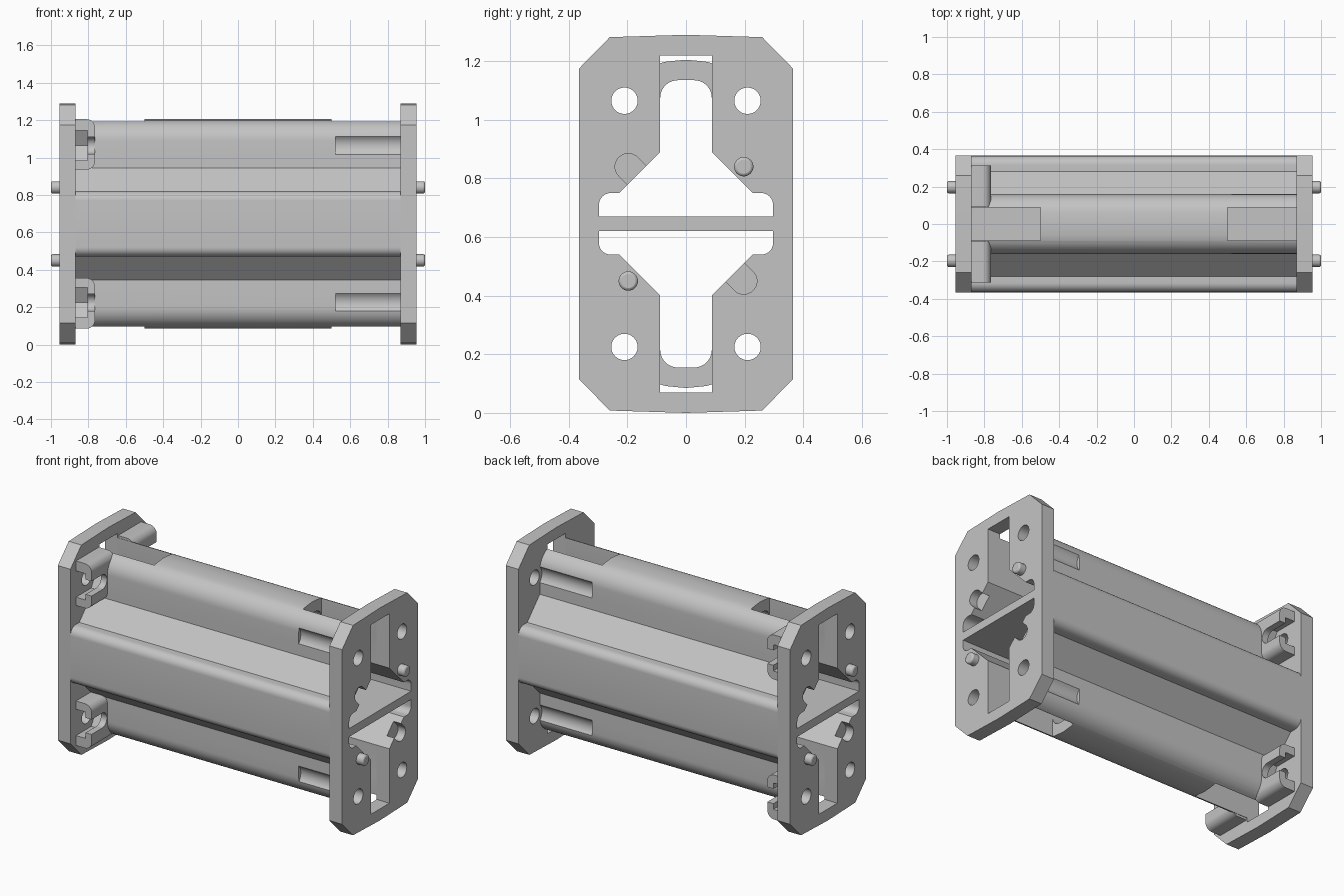
import bpy, bmesh, math
from mathutils import Vector

if "Cube" in bpy.data.objects:
    bpy.data.objects.remove(bpy.data.objects["Cube"])

MID = 0.645                      # height of the horizontal symmetry plane
INNER, OUTER = 0.87, 0.955       # inner and outer face of the end plates
BOLT_Y, BOLT_Z = 0.21, 0.42      # bolt centres, from the middle
PEG_Y, PEG_Z = 0.197, 0.195      # locating peg centres, from the middle

grey = bpy.data.materials.new("light grey plastic")
grey.use_nodes = True
grey.diffuse_color = (0.55, 0.55, 0.55, 1)
grey.node_tree.nodes["Principled BSDF"].inputs["Base Color"].default_value = grey.diffuse_color


def rounded(corners, steps=10):
    """Outline from (u, v, radius) corners."""
    out, n = [], len(corners)
    for i, (u, v, r) in enumerate(corners):
        p = Vector((u, v))
        if r == 0:
            out.append(p)
            continue
        a = (Vector(corners[i - 1][:2]) - p).normalized()
        b = (Vector(corners[(i + 1) % n][:2]) - p).normalized()
        half = a.angle(b) / 2
        c = p + (a + b).normalized() * r / math.sin(half)
        t = r / math.tan(half)
        s, e = (p + a * t - c).normalized(), (p + b * t - c).normalized()
        out += [c + s.slerp(e, k / steps) * r for k in range(steps + 1)]
    return out


def mirror_y(half):
    return half + [(-y, z, r) for y, z, r in reversed(half) if y]


def four_way(quarter):
    upper = mirror_y(quarter)
    return upper + [(-y, -z, r) for y, z, r in upper]


def circle(y, z, r, n=32):
    return [Vector((y + r * math.cos(k * math.tau / n), z + r * math.sin(k * math.tau / n)))
            for k in range(n)]


def box(y0, y1, z0, z1):
    return [Vector(p) for p in ((y0, z0), (y1, z0), (y1, z1), (y0, z1))]


def prism(name, outline, lo, hi, axis="x"):
    """Extrude an outline along x (outline is y, z) or along y (outline is x, z)."""
    bm = bmesh.new()
    rings = []
    for d in (lo, hi):
        rings.append([bm.verts.new((d, u, v + MID) if axis == "x" else (u, d, v + MID))
                      for u, v in outline])
    bm.faces.new(rings[0])
    bm.faces.new(rings[1])
    n = len(outline)
    for i in range(n):
        j = (i + 1) % n
        bm.faces.new((rings[0][i], rings[0][j], rings[1][j], rings[1][i]))
    bmesh.ops.recalc_face_normals(bm, faces=bm.faces)
    mesh = bpy.data.meshes.new(name)
    bm.to_mesh(mesh)
    bm.free()
    obj = bpy.data.objects.new(name, mesh)
    bpy.context.collection.objects.link(obj)
    mesh.materials.append(grey)
    return obj


def select(obj):
    bpy.ops.object.select_all(action="DESELECT")
    obj.select_set(True)
    bpy.context.view_layer.objects.active = obj


def combine(obj, tool, operation="DIFFERENCE"):
    mod = obj.modifiers.new("combine", "BOOLEAN")
    mod.operation, mod.solver, mod.object = operation, "EXACT", tool
    select(obj)
    bpy.ops.object.modifier_apply(modifier=mod.name)
    bpy.data.objects.remove(tool)


def flip(points, sy, sz):
    return [Vector((y * sy, z * sz)) for y, z in points]


# Shared cross-sections
flare = [(0.297, 0.025, 0), (0.297, 0.105, 0.04), (0.228, 0.105, 0), (0.088, 0.245, 0)]
channel = rounded(mirror_y(flare + [(0.088, 0.49, 0.06)]))
opening = rounded(mirror_y(flare + [(0.088, 0.575, 0)]))
shell = rounded(four_way([(0.365, 0.175, 0.05), (0.28, 0.175, 0), (0.16, 0.3, 0),
                          (0.16, 0.545, 0.11), (0, 0.56, 0)]))
plate_edge = rounded(four_way([(0.365, 0.53, 0), (0.26, 0.637, 0), (0, 0.645, 0)]))
quadrants = [(sy, sz) for sy in (1, -1) for sz in (1, -1)]

# Hollow body with a dividing web
body = prism("body", shell, -INNER, INNER)

# Nut holders at the left-hand end of the body
holder = rounded([(-INNER, 0.29, 0), (-0.765, 0.29, 0.045), (-0.765, 0.56, 0.045), (-INNER, 0.56, 0)])
for sy, sz in quadrants:
    y0, y1 = sorted((0.092 * sy, 0.312 * sy))
    combine(body, prism("nut_holder", flip(holder, 1, sz), y0, y1, "y"), "UNION")

# Channels and the open slots at both ends of the tubes
for sz in (1, -1):
    combine(body, prism("cut", flip(channel, 1, sz), -1, 1))
    for end in (-1, 1):
        x0, x1 = sorted((0.5 * end, end))
        z0, z1 = sorted((0.3 * sz, 0.7 * sz))
        combine(body, prism("cut", box(-0.088, 0.088, z0, z1), x0, x1))

# Nut pockets, bolt slots and screwdriver grooves
nut = [Vector(p) for p in ((0.12, 0), (0.165, -0.08), (0.4, -0.08), (0.4, 0.08), (0.165, 0.08))]
slot = rounded([(0.165, -0.045, 0.0449), (0.4, -0.045, 0), (0.4, 0.045, 0), (0.165, 0.045, 0.0449)])
for sy, sz in quadrants:
    for outline, x0, x1 in ((nut, -0.9, -0.805), (slot, -0.9, -0.75)):
        moved = [Vector((y, z + BOLT_Z)) for y, z in outline]
        combine(body, prism("cut", flip(moved, sy, sz), x0, x1))
    combine(body, prism("cut", circle(BOLT_Y * sy, BOLT_Z * sz, 0.07), 0.52, 0.9))

# Sockets open diagonally into the channel
d, n = Vector((-1, -1)).normalized(), Vector((1, -1)).normalized()
c = Vector((PEG_Y, PEG_Z))
ends = [c - d * 0.045 + n * 0.045, c + d * 0.1 + n * 0.045,
        c + d * 0.1 - n * 0.045, c - d * 0.045 - n * 0.045]
socket = rounded([(*p, r) for p, r in zip(ends, (0.0449, 0, 0, 0.0449))])

# End plates and their locating pegs
parts = [body]
for end, side in ((1, "left"), (-1, "right")):
    x0, x1 = sorted((INNER * end, OUTER * end))
    plate = prism(side + "_end_plate", plate_edge, x0, x1)
    for sz in (1, -1):
        combine(plate, prism("cut", flip(opening, 1, sz), -1, 1))
    for sy, sz in quadrants:
        combine(plate, prism("cut", circle(BOLT_Y * sy, BOLT_Z * sz, 0.045), -1, 1))
        if sy * sz * end < 0:
            s0, s1 = sorted((0.905 * end, end))
            combine(plate, prism("cut", flip(socket, sy, sz), s0, s1))
        else:
            p0, p1 = sorted((0.94 * end, end))
            peg = prism(side + ("_upper_peg" if sz > 0 else "_lower_peg"),
                        circle(PEG_Y * sy, PEG_Z * sz, 0.033), p0, p1)
            bevel = peg.modifiers.new("bevel", "BEVEL")
            bevel.width, bevel.segments = 0.009, 2
            parts.append(peg)
    parts.append(plate)

for part in parts:
    select(part)
    bpy.ops.object.shade_smooth_by_angle(angle=math.radians(30))
